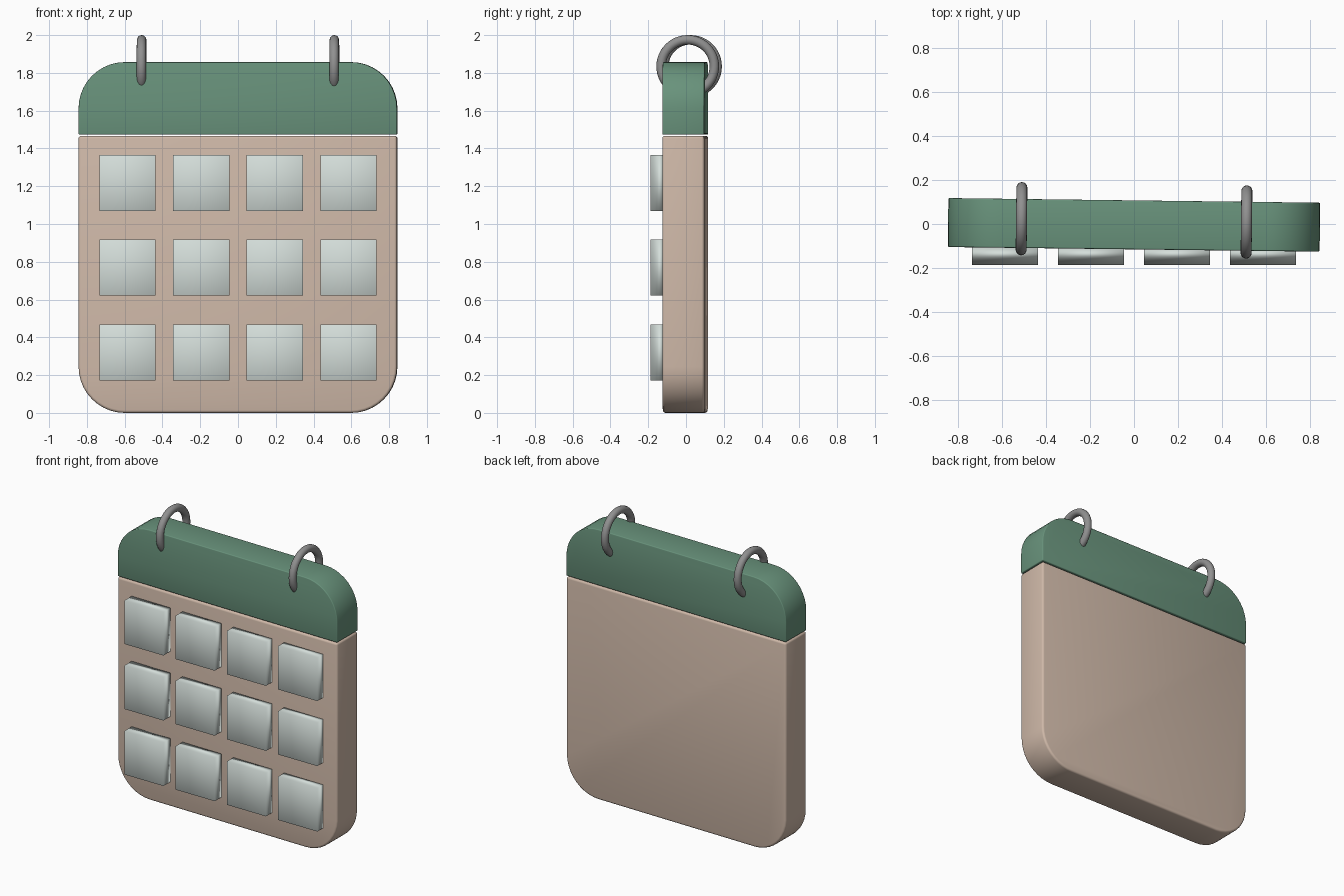
import bpy, bmesh
from math import sin, cos, pi, radians

if "Cube" in bpy.data.objects:
    bpy.data.objects.remove(bpy.data.objects["Cube"])

YAW = -0.0125            # the pad is turned very slightly about z
HALF_W, HALF_D, MID_Y, R = 0.843, 0.111, -0.004, 0.245


def material(name, rgb):
    m = bpy.data.materials.new(name)
    m.diffuse_color = (*rgb, 1)
    m.use_nodes = True
    m.node_tree.nodes["Principled BSDF"].inputs["Base Color"].default_value = m.diffuse_color
    return m


tan = material("tan", (0.62, 0.48, 0.39))
green = material("green", (0.14, 0.29, 0.20))
pale = material("pale_grey", (0.66, 0.73, 0.70))
steel = material("steel", (0.28, 0.28, 0.28))


def arc(cx, cz, start, steps=10):
    return [(cx + R * cos(start + pi / 2 * i / steps),
             cz + R * sin(start + pi / 2 * i / steps)) for i in range(steps + 1)]


def slab(name, profile, bevel, mat):
    """Extrude an x-z profile through the pad thickness and soften its rim."""
    bm = bmesh.new()
    face = bm.faces.new([bm.verts.new((x, -HALF_D, z)) for x, z in profile])
    out = bmesh.ops.extrude_face_region(bm, geom=[face])
    verts = [g for g in out["geom"] if isinstance(g, bmesh.types.BMVert)]
    bmesh.ops.translate(bm, verts=verts, vec=(0, 2 * HALF_D, 0))
    bmesh.ops.recalc_face_normals(bm, faces=bm.faces)
    me = bpy.data.meshes.new(name)
    bm.to_mesh(me)
    bm.free()
    ob = bpy.data.objects.new(name, me)
    bpy.context.collection.objects.link(ob)
    me.materials.append(mat)
    ob.location.y = MID_Y
    ob.rotation_euler.z = YAW
    bpy.context.view_layer.objects.active = ob
    ob.select_set(True)
    mod = ob.modifiers.new("rim", "BEVEL")
    mod.width, mod.segments = bevel, 3
    mod.limit_method, mod.angle_limit = "ANGLE", radians(50)
    bpy.ops.object.modifier_apply(modifier=mod.name)
    bpy.ops.object.shade_smooth_by_angle(angle=radians(35))
    ob.select_set(False)


# Page block: rounded lower corners
inner = HALF_W - R
slab("page_block", [(HALF_W, 1.467), (-HALF_W, 1.467)]
     + arc(-inner, R, pi) + arc(inner, R, 1.5 * pi), 0.014, tan)

# Header band: rounded upper corners
top = 1.857
slab("header_band", [(-HALF_W, 1.473), (HALF_W, 1.473)]
     + arc(inner, top - R, 0) + arc(-inner, top - R, pi / 2), 0.006, green)

# Day squares: 4 x 3 smooth-shaded blocks on the front
for row, z in enumerate((1.217, 0.77, 0.32)):
    for col in range(4):
        bpy.ops.mesh.primitive_cube_add(size=1, location=(-0.585 + 0.39 * col, -0.1375, z))
        ob = bpy.context.object
        ob.name = f"day_square_{row + 1}_{col + 1}"
        ob.scale = (0.298, 0.099, 0.298)
        bpy.ops.object.shade_smooth()
        ob.data.materials.append(pale)

# Binder rings through the header
for side, x, y in (("left", -0.51, 0.024), ("right", 0.51, 0.009)):
    bpy.ops.mesh.primitive_torus_add(major_radius=0.141, minor_radius=0.025,
                                     major_segments=48, minor_segments=16,
                                     location=(x, y, 1.834), rotation=(0, pi / 2, YAW))
    ob = bpy.context.object
    ob.name = f"binder_ring_{side}"
    bpy.ops.object.shade_smooth()
    ob.data.materials.append(steel)
